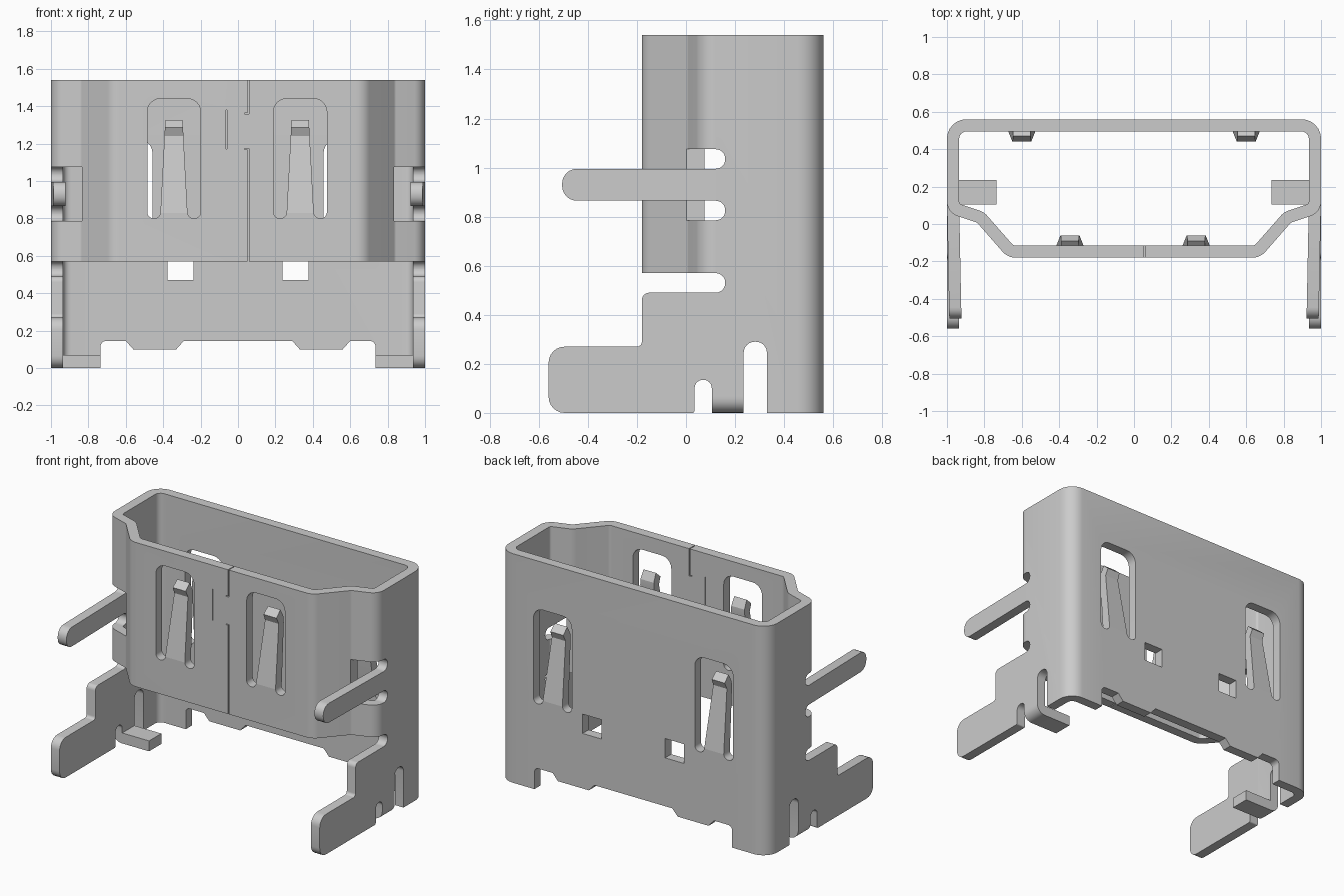
import bpy, bmesh, math
from mathutils import Vector

if "Cube" in bpy.data.objects:
    bpy.data.objects.remove(bpy.data.objects["Cube"])

T = 0.065          # sheet thickness
TOP = 1.54


def fillet(pts, n=6):
    """Round the corners of a closed outline; each point is (u, v) or (u, v, radius)."""
    out = []
    for i, p in enumerate(pts):
        c = Vector(p[:2])
        if len(p) < 3:
            out.append(c)
            continue
        a = (Vector(pts[i - 1][:2]) - c).normalized()
        b = (Vector(pts[(i + 1) % len(pts)][:2]) - c).normalized()
        half = a.angle(b) / 2
        r = p[2]
        centre = c + (a + b).normalized() * (r / math.sin(half))
        v0 = c + a * (r / math.tan(half)) - centre
        turn = v0.angle_signed(c + b * (r / math.tan(half)) - centre)
        for k in range(n + 1):
            t = -turn * k / n
            out.append(centre + Vector((v0.x * math.cos(t) - v0.y * math.sin(t),
                                        v0.x * math.sin(t) + v0.y * math.cos(t))))
    return out


def finish(name, bm):
    bmesh.ops.recalc_face_normals(bm, faces=bm.faces)
    me = bpy.data.meshes.new(name)
    bm.to_mesh(me)
    bm.free()
    ob = bpy.data.objects.new(name, me)
    bpy.context.collection.objects.link(ob)
    return ob


def prism(name, pts, a, b, axis):
    """Extrude a rounded outline from a to b along the axis."""
    place = {'x': lambda p, h: (h, p.x, p.y), 'y': lambda p, h: (p.x, h, p.y)}[axis]
    bm = bmesh.new()
    loop = fillet(pts)
    lo = [bm.verts.new(place(p, a)) for p in loop]
    hi = [bm.verts.new(place(p, b)) for p in loop]
    bm.faces.new(lo)
    bm.faces.new(hi)
    for i in range(len(lo)):
        bm.faces.new((lo[i - 1], lo[i], hi[i], hi[i - 1]))
    return finish(name, bm)


def rect(u0, u1, v0, v1):
    return [(u0, v0), (u1, v0), (u1, v1), (u0, v1)]


def cut(target, pts, a, b, axis):
    cutter = prism("cutter", pts, a, b, axis)
    cutter.hide_render = True
    m = target.modifiers.new("cut", 'BOOLEAN')
    m.operation, m.solver, m.object = 'DIFFERENCE', 'EXACT', cutter
    bpy.context.view_layer.objects.active = target
    bpy.ops.object.modifier_apply(modifier=m.name)
    bpy.data.objects.remove(cutter)


# Shell: closed bent sheet following the connector outline
half = [(.9675, .5275, .072), (.9675, .085, .05), (.82, .035, .06), (.66, -.1475, .06)]
path = fillet(half + [(-x, y, r) for x, y, r in reversed(half)])
bm = bmesh.new()
rings = []
for side in (T / 2, -T / 2):
    for z in (0, TOP):
        ring = []
        for i, p in enumerate(path):
            d0 = (p - path[i - 1]).normalized()
            d1 = (path[(i + 1) % len(path)] - p).normalized()
            d = (d0 + d1).normalized()
            q = p + Vector((-d.y, d.x)) * side / max(d.dot(d0), .3)
            ring.append(bm.verts.new((q.x, q.y, z)))
        rings.append(ring)
for r0, r1 in ((0, 1), (1, 3), (3, 2), (2, 0)):
    A, B = rings[r0], rings[r1]
    for i in range(len(path)):
        bm.faces.new((A[i - 1], A[i], B[i], B[i - 1]))
shell = finish("shell", bm)

# Open lower front, bend relief slots and side foot notches
cut(shell, [(-.3, -.1), (.33, -.1), (.33, .29, .045), (.235, .29, .045), (.235, .07), (.12, .07),
            (.12, .49), (.16, .49, .039), (.16, .57, .039), (-.3, .57)], -1.2, 1.2, 'x')
for s in (1, -1):
    cut(shell, [(-.3, .785), (.16, .785, .039), (.16, .865, .039), (.12, .865), (.12, .995),
                (.16, .995, .039), (.16, 1.075, .039), (-.3, 1.075)], s * .835, s * 1.2, 'x')

# Stepped bottom edge of the back wall
edge = [(.735, -.1), (.735, .145, .03), (.60, .145), (.56, .10), (.33, .10), (.29, .145)]
cut(shell, edge + [(-p[0],) + p[1:] for p in reversed(edge)], .4, .7, 'y')

# Spring windows and latch holes
FRONT_Z, BACK_Z = .80, .58


def window(cx, z):
    right = [(.0725, .03), (.0725, 0, .033), (.1425, 0, .033), (.1425, .64, .07)]
    pts = right + [(-p[0],) + p[1:] for p in reversed(right)]
    return [(cx + p[0], z + p[1]) + p[2:] for p in pts]


for s in (1, -1):
    cut(shell, window(s * .3375 - .005, FRONT_Z), -.3, -.05, 'y') if s < 0 else \
        cut(shell, window(s * .3325, FRONT_Z), -.3, -.05, 'y')
    cut(shell, window(s * .6, BACK_Z), .4, .7, 'y')
    cut(shell, rect(s * .307 - .07, s * .307 + .07, .47, .60), .4, .7, 'y')

# Interlocking seam in the front wall
for x, z0, z1 in ((.055, .5, 1.17), (.055, 1.36, 1.6), (-.062, 1.17, 1.38)):
    cut(shell, rect(x - .003, x + .003, z0, z1), -.3, -.05, 'y')
for z in (1.17, 1.36):
    cut(shell, rect(.035, .058, z - .003, z + .003), -.3, -.05, 'y')


# Spring tongues: tapered strips bent inward with a hooked tip
def tongue(name, cx, wall_y, sign, z):
    prof = [(0, .03), (T, .03), (.118, .43), (.118, .47), (.09, .525), (.045, .485), (.065, .44)]
    ob = prism(name, [(wall_y + sign * d, z + h) for d, h in prof], -1, 1, 'x')
    for v in ob.data.vertices:
        w = .0725 - .026 * (v.co.z - z - .03) / .49
        v.co.x = cx + w * v.co.x
    return ob


parts = [shell]
for s, n in ((1, "right"), (-1, "left")):
    parts.append(tongue("front_spring_" + n, .3325 if s > 0 else -.3425, -.18, 1, FRONT_Z))
    parts.append(tongue("back_spring_" + n, s * .6, .56, -1, BACK_Z))

    # Lower mounting leg
    parts.append(prism("mounting_leg_" + n, [
        (.12, .07), (.12, .49), (-.18, .49, .03), (-.18, .27, .02), (-.56, .27, .065),
        (-.56, 0, .065), (.035, 0, .01), (.035, .135, .034), (.105, .135, .034), (.105, .07)],
        s * (1 - T), s, 'x'))

    # Upper pin, leaning slightly inward
    pin = prism("upper_pin_" + n, [(.12, .865), (.12, .995), (-.505, .995, .06), (-.505, .865, .06)],
                s * (1 - T), s, 'x')
    for v in pin.data.vertices:
        v.co.x -= s * .02 * (.12 - v.co.y)
    parts.append(pin)

    # Inward folded foot tab
    parts.append(prism("foot_tab_" + n, [(s, .07), (s, 0, .06), (s * .735, 0), (s * .735, .07)],
                       .105, .235, 'y'))

# Smooth bends, crisp sheet edges
for ob in parts:
    bpy.ops.object.select_all(action='DESELECT')
    ob.select_set(True)
    bpy.context.view_layer.objects.active = ob
    bpy.ops.object.shade_smooth_by_angle(angle=math.radians(25))
